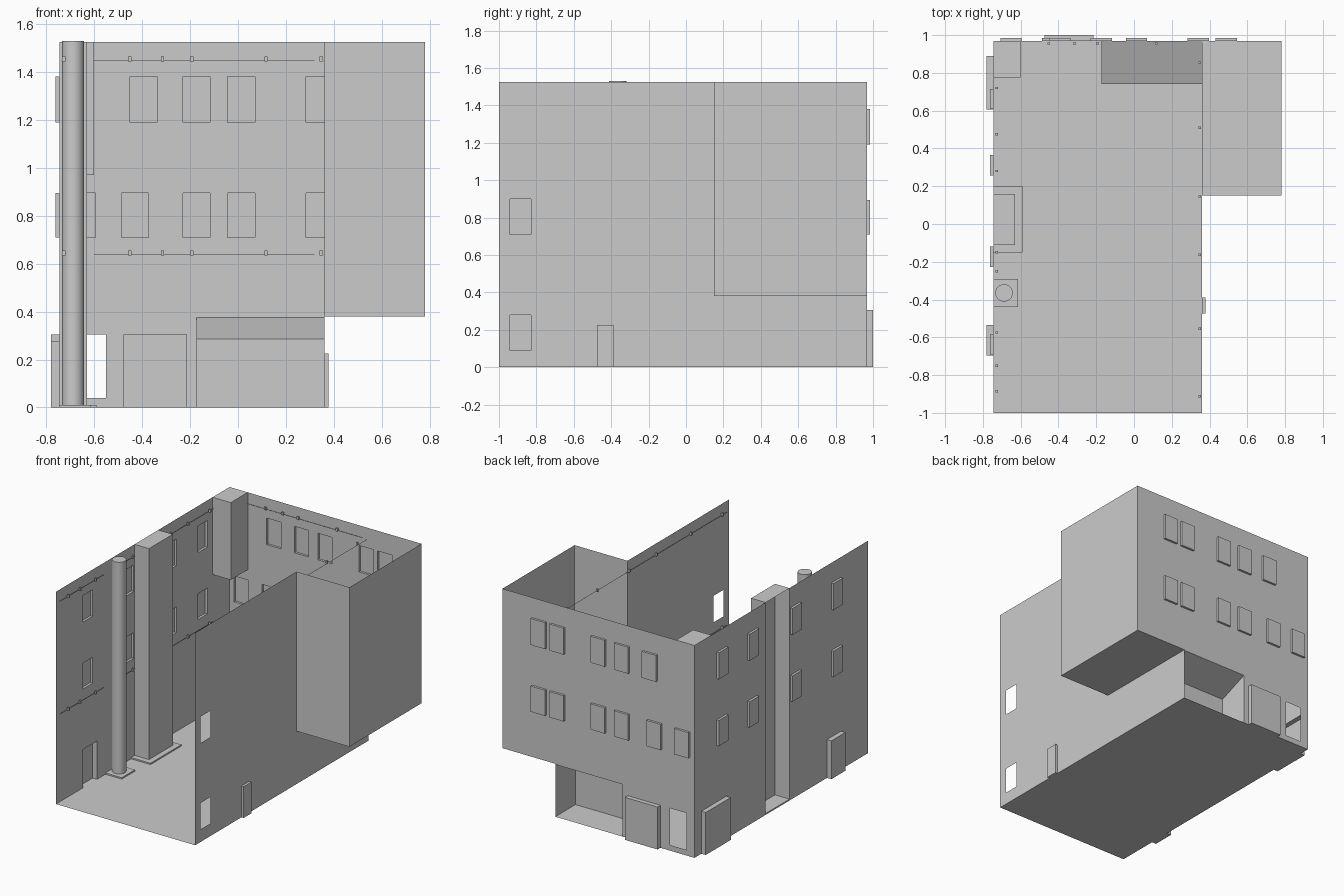
import bpy, bmesh
from mathutils import Vector

if "Cube" in bpy.data.objects:
    bpy.data.objects.remove(bpy.data.objects["Cube"])

XL, XR, XA = -0.745, 0.36, 0.78      # left wall, right wall, alcove side
YF, YB, H = -1.0, 0.968, 1.525       # open front, back wall, wall height
UP, LOW = (1.19, 1.38), (0.71, 0.895)  # window rows


def finish(name, bm):
    bmesh.ops.remove_doubles(bm, verts=bm.verts, dist=1e-5)
    me = bpy.data.meshes.new(name)
    bm.to_mesh(me)
    bm.free()
    ob = bpy.data.objects.new(name, me)
    bpy.context.collection.objects.link(ob)
    return ob


def panels(name, polys):
    bm = bmesh.new()
    for p in polys:
        bm.faces.new([bm.verts.new(c) for c in p])
    return finish(name, bm)


def wall(name, place, u_range, recesses, holes=()):
    """Thin wall; recesses (u0,u1,z0,z1,depth) push outwards, holes stay open."""
    cuts = list(recesses) + list(holes)
    us = sorted({*u_range, *[v for c in cuts for v in c[:2]]})
    zs = sorted({0, H, *[v for c in cuts for v in c[2:4]]})
    polys = []
    for u0, u1 in zip(us, us[1:]):
        for z0, z1 in zip(zs, zs[1:]):
            u, z = (u0 + u1) / 2, (z0 + z1) / 2
            if not any(c[0] < u < c[1] and c[2] < z < c[3] for c in cuts):
                polys.append([place(a, 0, b) for a, b in
                              ((u0, z0), (u1, z0), (u1, z1), (u0, z1))])
    for u0, u1, z0, z1, d in recesses:
        ring = [(u0, z0), (u1, z0), (u1, z1), (u0, z1)]
        polys.append([place(a, d, b) for a, b in ring])
        for (a, b), (c, e) in zip(ring, ring[1:] + ring[:1]):
            polys.append([place(a, 0, b), place(c, 0, e), place(c, d, e), place(a, d, b)])
    return panels(name, polys)


def box(bm, lo, hi):
    lo, hi = Vector(lo), Vector(hi)
    vs = bmesh.ops.create_cube(bm, size=1)["verts"]
    for v in vs:
        v.co = (lo + hi) / 2 + v.co * (hi - lo)


def box_object(name, lo, hi):
    bm = bmesh.new()
    box(bm, lo, hi)
    return finish(name, bm)


# Floor
panels("floor", [[(XL, YF, 0), (XR, YF, 0), (XR, YB, 0), (XL, YB, 0)]])

# Back wall: two window rows, door, open doorway, entrance opening
back = [(x, x + 0.113, *UP, 0.016) for x in (-0.45, -0.23, -0.043, 0.284, 0.432)]
back += [(x, x + 0.113, *LOW, 0.016) for x in (-0.708, -0.487, -0.23, -0.043, 0.284, 0.432)]
back.append((-0.475, -0.215, 0, 0.305, 0.032))
wall("back_wall", lambda u, d, z: (u, YB + d, z), (XL, XA), back,
     [(-0.68, -0.55, 0.04, 0.305), (-0.173, XR, 0, 0.375), (XR, XA, 0, 0.38)])

# Left wall: windows, two doors, gap behind the pilaster
left = [(y, y + 0.108, *row, 0.017) for y in (0.608, 0.258, -0.228, -0.692) for row in (UP, LOW)]
left += [(0.605, 0.89, 0, 0.305, 0.035), (-0.695, -0.535, 0, 0.275, 0.035)]
wall("left_wall", lambda u, d, z: (XL - d, u, z), (YF, YB), left, [(-0.11, 0.16, 0, H)])

# Right wall: door, two open windows, opening into the alcove
wall("right_wall", lambda u, d, z: (XR + d, u, z), (YF, YB),
     [(-0.475, -0.388, 0, 0.225, 0.018)],
     [(-0.94, -0.828, 0.71, 0.9), (-0.94, -0.828, 0.09, 0.28), (0.15, YB, 0.38, H)])

# Raised alcove: floor, front and side
za, ya = 0.38, 0.15
panels("alcove", [
    [(XR, ya, za), (XA, ya, za), (XA, YB, za), (XR, YB, za)],
    [(XR, ya, za), (XA, ya, za), (XA, ya, H), (XR, ya, H)],
    [(XA, ya, za), (XA, YB, za), (XA, YB, H), (XA, ya, H)]])

# Entrance recess with sloped ceiling
xe, ye, ze, zt = -0.173, 0.74, 0.285, 0.375
panels("entrance_recess", [
    [(xe, ye, 0), (XR, ye, 0), (XR, ye, ze), (xe, ye, ze)],
    [(xe, ye, ze), (XR, ye, ze), (XR, YB, zt), (xe, YB, zt)],
    [(xe, YB, 0), (xe, ye, 0), (xe, ye, ze), (xe, YB, zt)]])

# Pilaster, open on its outer side
xp, y0, y1 = -0.63, -0.11, 0.16
panels("pilaster", [
    [(xp, y0, 0), (xp, y1, 0), (xp, y1, H), (xp, y0, H)],
    [(XL, y0, 0), (xp, y0, 0), (xp, y0, H), (XL, y0, H)],
    [(XL, y1, 0), (xp, y1, 0), (xp, y1, H), (XL, y1, H)],
    [(XL, y0, H), (xp, y0, H), (xp, y1, H), (XL, y1, H)]])
box_object("pilaster_base", (XL, y0 - 0.04, 0), (xp + 0.04, y1 + 0.04, 0.01))

# Hanging corner block
box_object("corner_block", (XL, 0.775, 0.97), (-0.6, YB, H))

# Round column on a square plate
box_object("column_base", (XL, -0.44, 0), (-0.615, -0.29, 0.01))
bpy.ops.mesh.primitive_cylinder_add(vertices=32, radius=0.046, depth=1.53,
                                    location=(-0.688, -0.365, 0.765))
bpy.context.object.name = "column"
bpy.ops.object.shade_smooth_by_angle()

# Cables and small lamps along the walls, two levels
cables, lamps = bmesh.new(), bmesh.new()
for z in (1.447, 0.637):
    t = 0.001
    box(cables, (-0.6, YB - 0.008, z - t), (0.32, YB - 0.006, z + t))
    box(cables, (XR - 0.006, -0.97, z - t), (XR - 0.004, 0.95, z + t))
    for a, b in ((0.18, 0.77), (-0.31, -0.12), (-0.97, -0.47)):
        box(cables, (XL + 0.008, a, z - t), (XL + 0.010, b, z + t))
    spots = [(x, YB - 0.012) for x in (-0.452, -0.315, -0.193, 0.117)]
    spots += [(XL + 0.018, y) for y in (0.72, 0.475, 0.28, -0.15, -0.25, -0.575, -0.75, -0.885)]
    spots += [(XR - 0.012, y) for y in (0.855, 0.51, 0.145, -0.163, -0.555, -0.912)]
    for x, y in spots:
        box(lamps, (x - 0.007, y - 0.006, z - 0.003), (x + 0.007, y + 0.006, z + 0.017))
finish("cables", cables)
finish("lamps", lamps)
